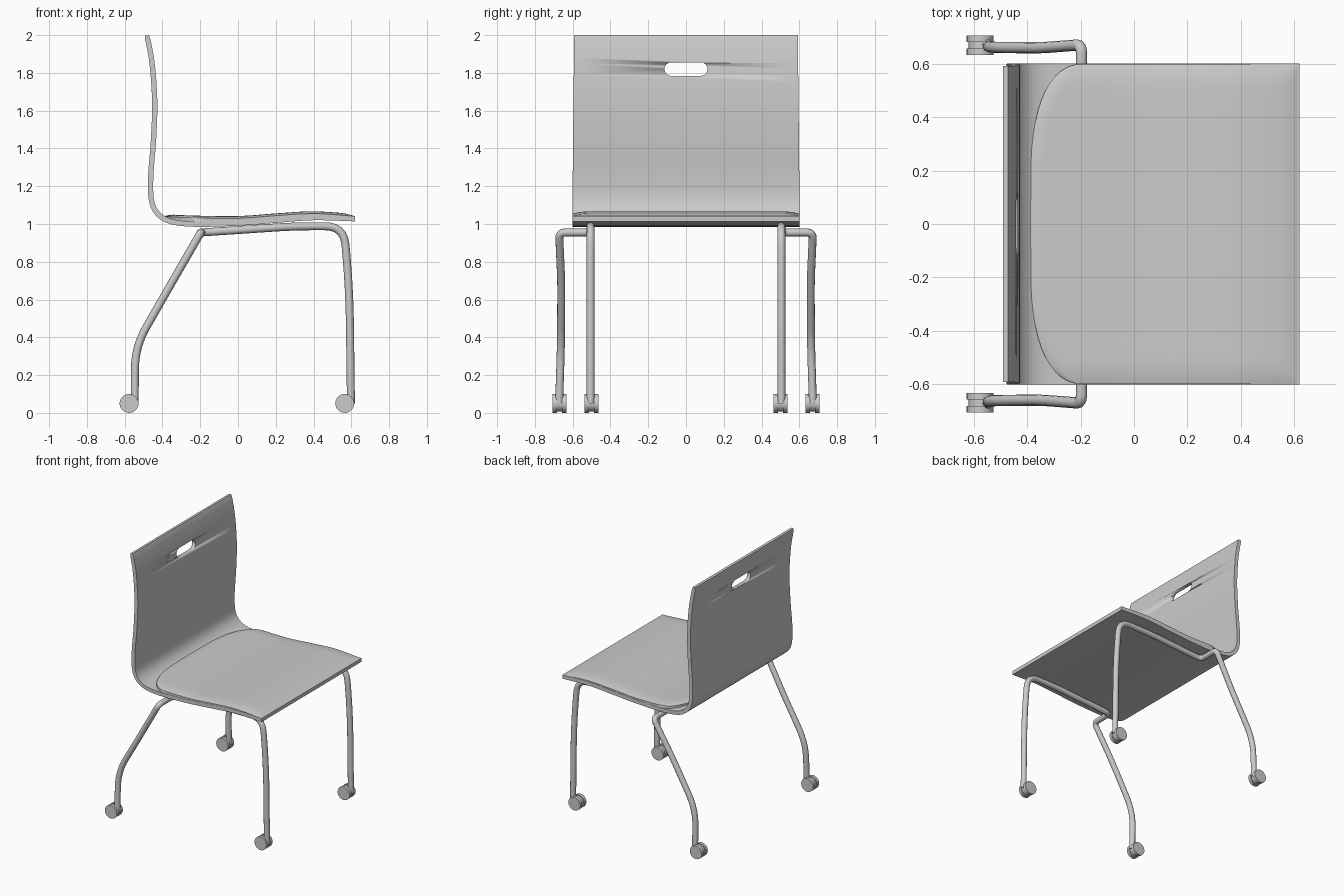
import bpy, bmesh, math
from mathutils import Vector, Matrix

if "Cube" in bpy.data.objects:
    bpy.data.objects.remove(bpy.data.objects["Cube"])


def finish(name, bm, angle=35):
    bmesh.ops.recalc_face_normals(bm, faces=bm.faces)
    me = bpy.data.meshes.new(name)
    bm.to_mesh(me)
    bm.free()
    me.shade_smooth()
    me.set_sharp_from_angle(angle=math.radians(angle))
    ob = bpy.data.objects.new(name, me)
    bpy.context.collection.objects.link(ob)
    return ob


def spline(pts, n=6):
    """Catmull-Rom curve through 2D points."""
    p = [Vector(q) for q in pts]
    p = [2 * p[0] - p[1]] + p + [2 * p[-1] - p[-2]]
    out = []
    for i in range(1, len(p) - 2):
        a, b, c, d = p[i - 1:i + 3]
        for k in range(n):
            t = k / n
            out.append(0.5 * (2 * b + (c - a) * t + (2 * a - 5 * b + 4 * c - d) * t * t
                              + (3 * b - a - 3 * c + d) * t ** 3))
    return out + [p[-2]]


def rounded_path(pts, n=8):
    """Polyline of (x, y, z, bend) with every corner rounded."""
    out = [Vector(pts[0][:3])]
    for a, b, c in zip(pts, pts[1:], pts[2:]):
        A, B, C = Vector(a[:3]), Vector(b[:3]), Vector(c[:3])
        s, e = B + (A - B).normalized() * b[3], B + (C - B).normalized() * b[3]
        for k in range(n + 1):
            t = k / n
            out.append(s * (1 - t) ** 2 + B * 2 * t * (1 - t) + e * t * t)
    return out + [Vector(pts[-1][:3])]


def tube(name, path, radius):
    cu = bpy.data.curves.new(name, 'CURVE')
    cu.dimensions = '3D'
    cu.bevel_depth = radius
    cu.bevel_resolution = 4
    cu.use_fill_caps = True
    sp = cu.splines.new('POLY')
    sp.points.add(len(path) - 1)
    for q, v in zip(sp.points, path):
        q.co = (*v, 1)
    tmp = bpy.data.objects.new(name, cu)
    bpy.context.collection.objects.link(tmp)
    bm = bmesh.new()
    bm.from_mesh(tmp.to_mesh())
    tmp.to_mesh_clear()
    bpy.data.objects.remove(tmp)
    return finish(name, bm, 50)


# Bent shell: back and seat in one sheet
line = spline([(-0.482, 2.0), (-0.455, 1.85), (-0.441, 1.65), (-0.447, 1.45), (-0.462, 1.25),
               (-0.457, 1.12), (-0.42, 1.05), (-0.35, 1.012), (-0.22, 0.999), (0, 1.005),
               (0.2, 1.02), (0.4, 1.034), (0.62, 1.028)])
bm = bmesh.new()
rings = []
for i, p in enumerate(line):
    d = (line[min(i + 1, len(line) - 1)] - line[max(i - 1, 0)]).normalized()
    nrm = Vector((-d.y, d.x)) * (0.010 if i == 0 else 0.014)
    w = 0.602 - 0.010 * max(0, p.y - 1.05) / 0.95
    a, b = p + nrm, p - nrm
    rings.append([bm.verts.new((q.x, y, min(q.y, 2))) for q, y in ((a, -w), (a, w), (b, w), (b, -w))])
for r, s in zip(rings, rings[1:]):
    for k in range(4):
        bm.faces.new((r[k], r[(k + 1) % 4], s[(k + 1) % 4], s[k]))
bm.faces.new(rings[0])
bm.faces.new(rings[-1])
shell = finish("seat_shell", bm)

# Handle slot cut through the back
bm = bmesh.new()
slot = []
for side in (1, -1):
    for k in range(9):
        t = math.radians(-90 + 22.5 * k)
        slot.append((side * (0.078 + 0.036 * math.cos(t)), 1.82 + side * 0.036 * math.sin(t)))
f = bm.faces.new([bm.verts.new((-0.6, y, z)) for y, z in slot])
ext = bmesh.ops.extrude_face_region(bm, geom=[f])
bmesh.ops.translate(bm, vec=(0.3, 0, 0), verts=[v for v in ext['geom'] if isinstance(v, bmesh.types.BMVert)])
cutter = finish("slot_cutter", bm)
cutter.hide_render = True
mod = shell.modifiers.new("slot", 'BOOLEAN')
mod.object = cutter
mod.operation = 'DIFFERENCE'
mod.solver = 'EXACT'
cut = bpy.data.meshes.new_from_object(shell.evaluated_get(bpy.context.evaluated_depsgraph_get()))
shell.modifiers.clear()
shell.data = cut
bpy.data.objects.remove(cutter)

# Seat pad: wavy top, rounded rear corners, soft rim
top_line = spline([(-0.40, 1.053), (-0.25, 1.045), (0, 1.042), (0.2, 1.056), (0.4, 1.067), (0.62, 1.053)])


def height(x, pts):
    for a, b in zip(pts, pts[1:]):
        if x <= b.x:
            return a.y + (b.y - a.y) * (x - a.x) / (b.x - a.x)
    return pts[-1].y


seat_line = [p for p in line if p.y < 1.06 and p.x > -0.43]
bm = bmesh.new()
NX, NY = 28, 32
top, low = [], []
for j in range(NY + 1):
    v = math.sin(math.pi / 2 * (2 * j / NY - 1))
    y = 0.6 * v
    rear = -0.19 - 0.20 * max(0, 1 - abs(v) ** 3.5) ** (1 / 2.2)
    row_t, row_l = [], []
    for i in range(NX + 1):
        u = (1 - math.cos(math.pi * i / NX)) / 2
        x = rear + (0.618 - rear) * u
        edge = min((0.6 - abs(y)) / 0.09, (x - rear) / 0.05, (0.618 - x) / 0.08, 1)
        z = height(x, top_line) - 0.012 * (1 - edge) ** 2
        row_t.append(bm.verts.new((x, y, z)))
        row_l.append(bm.verts.new((x, y, min(height(x, seat_line), z - 0.008))))
    top.append(row_t)
    low.append(row_l)
for g in (top, low):
    for j in range(NY):
        for i in range(NX):
            bm.faces.new((g[j][i], g[j][i + 1], g[j + 1][i + 1], g[j + 1][i]))
rim = [(0, i) for i in range(NX)] + [(j, NX) for j in range(NY)] \
    + [(NY, i) for i in range(NX, 0, -1)] + [(j, 0) for j in range(NY, 0, -1)]
for (a, b), (c, d) in zip(rim, rim[1:] + rim[:1]):
    bm.faces.new((top[a][b], top[c][d], low[c][d], low[a][b]))
finish("seat_pad", bm)


# Twin-wheel caster with a hub block between the wheels
def caster(name, x, y):
    bm = bmesh.new()
    for dy, r, w in ((-0.025, 0.05, 0.024), (0.025, 0.05, 0.024), (0, 0.043, 0.03)):
        bmesh.ops.create_cone(bm, cap_ends=True, segments=28, radius1=r, radius2=r, depth=w,
                              matrix=Matrix.Translation((x, y + dy, 0.05)) @ Matrix.Rotation(math.pi / 2, 4, 'X'))
    finish(name, bm)


# Each side frame is one bent tube: front leg, rail under the seat, rear leg
for side, s in (("left", 1), ("right", -1)):
    path = rounded_path([
        (0.598, 0.505 * s, 0.05, 0), (0.59, 0.505 * s, 0.66, 0.2), (0.56, 0.505 * s, 0.988, 0.1),
        (0.3, 0.505 * s, 0.988, 0.1), (-0.197, 0.505 * s, 0.955, 0.04),
        (-0.197, 0.672 * s, 0.955, 0.035), (-0.35, 0.66 * s, 0.69, 0.08),
        (-0.545, 0.662 * s, 0.35, 0.12), (-0.547, 0.672 * s, 0.05, 0)])
    tube(side + "_leg_frame", path, 0.021)
    caster(side + "_front_caster", 0.565, 0.5 * s)
    caster(side + "_rear_caster", -0.577, 0.67 * s)
